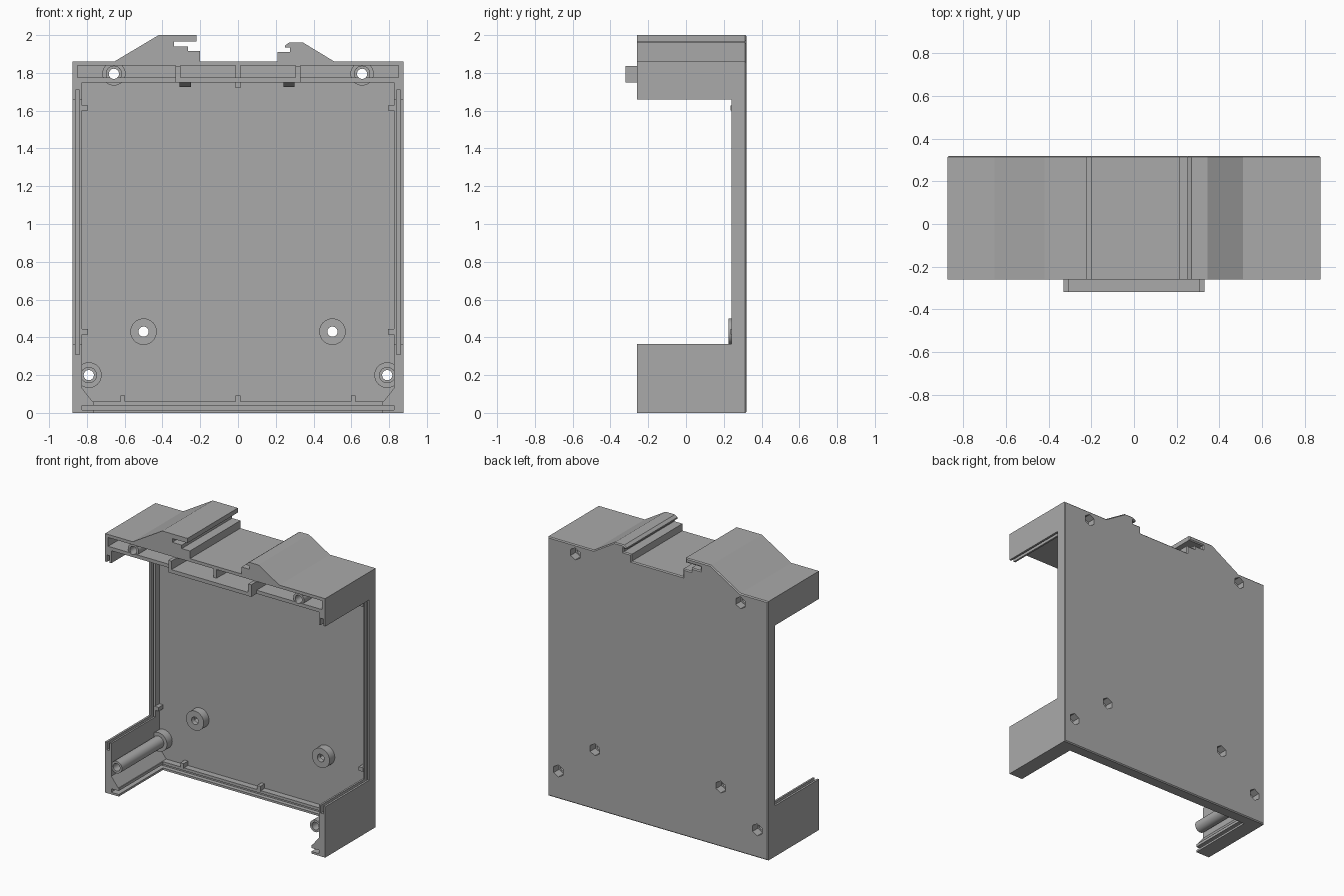
import bpy, bmesh, math

if "Cube" in bpy.data.objects:
    bpy.data.objects.remove(bpy.data.objects["Cube"], do_unlink=True)

grey = bpy.data.materials.new("plain grey")
grey.use_nodes = True
colour = (0.4, 0.4, 0.4, 1)
grey.diffuse_color = colour
grey.node_tree.nodes["Principled BSDF"].inputs["Base Color"].default_value = colour

FRONT, BACK, FLOOR, RIM = -0.26, 0.32, 0.285, 0.24


def prism(name, pts, lo, hi, axis="y", bevel=0):
    """Extrude an outline: (x, z) points along y, or (y, z) points along x."""
    bm = bmesh.new()
    place = (lambda p, d: (p[0], d, p[1])) if axis == "y" else (lambda p, d: (d, p[0], p[1]))
    rings = [[bm.verts.new(place(p, d)) for p in pts] for d in (lo, hi)]
    bm.faces.new(rings[0])
    end = bm.faces.new(rings[1])
    n = len(pts)
    for i in range(n):
        j = (i + 1) % n
        bm.faces.new((rings[0][i], rings[0][j], rings[1][j], rings[1][i]))
    bmesh.ops.recalc_face_normals(bm, faces=bm.faces)
    if bevel:
        bmesh.ops.bevel(bm, geom=list(end.edges), offset=bevel, segments=1, affect="EDGES")
    mesh = bpy.data.meshes.new(name)
    bm.to_mesh(mesh)
    bm.free()
    mesh.materials.append(grey)
    ob = bpy.data.objects.new(name, mesh)
    bpy.context.collection.objects.link(ob)
    return ob


def box(name, x0, x1, y0, y1, z0, z1):
    return prism(name, [(x0, z0), (x1, z0), (x1, z1), (x0, z1)], y0, y1)


def rod(name, x, z, r, y0, y1, sides=32, turn=0.0):
    ring = [turn + math.tau * i / sides for i in range(sides)]
    return prism(name, [(x + r * math.cos(a), z + r * math.sin(a)) for a in ring], y0, y1)


def combine(ob, tool, operation):
    mod = ob.modifiers.new(operation, "BOOLEAN")
    mod.operation = operation
    mod.solver = "EXACT"
    mod.object = tool
    bpy.context.view_layer.objects.active = ob
    bpy.ops.object.modifier_apply(modifier=mod.name)
    bpy.data.objects.remove(tool, do_unlink=True)


def cut(tool):
    combine(shell, tool, "DIFFERENCE")


def add(tool):
    combine(shell, tool, "UNION")


# Outer shell with the two rail hooks along its top
outline = [(-0.875, 0), (0.875, 0), (0.875, 1.86), (0.51, 1.86), (0.345, 1.96), (0.27, 1.96),
           (0.25, 1.945), (0.25, 1.935), (0.275, 1.935), (0.275, 1.91), (0.21, 1.91), (0.21, 1.86),
           (-0.2, 1.86), (-0.2, 1.915), (-0.265, 1.915), (-0.265, 1.94), (-0.34, 1.94),
           (-0.34, 1.967), (-0.22, 1.967), (-0.22, 2), (-0.42, 2), (-0.655, 1.86), (-0.875, 1.86)]
shell = prism("enclosure_shell", outline, FRONT, BACK, bevel=0.007)

# Main cavity with chamfered lower corners
cavity = [(-0.77, 0.06), (0.77, 0.06), (0.825, 0.13), (0.825, 1.75), (-0.825, 1.75), (-0.825, 0.13)]
cut(prism("cavity", cavity, -1, FLOOR))

# Low rims on the sides and the bottom
cut(box("side_opening", -1, 1, -1, RIM, 0.365, 1.66))
cut(box("bottom_opening", -0.765, 0.765, -1, RIM, -1, 0.5))

# Grooves in the rims
for s in (-1, 1):
    a, b = sorted((s * 0.838, s * 0.86))
    cut(box("side_groove", a, b, -1, 0.27, 0.31, 1.71))
cut(box("bottom_groove", -0.825, 0.825, -1, 0.27, 0.015, 0.04))

# Compartments inside the top wall
for x0, x1 in ((-0.85, -0.33), (-0.305, -0.012), (0.012, 0.305), (0.33, 0.85)):
    cut(box("top_slot", x0, x1, -1, FLOOR, 1.775, 1.838))

# Projecting tongue with its end ribs
add(box("tongue", -0.33, 0.33, -0.32, -0.2, 1.75, 1.776))
for s in (-1, 1):
    a, b = sorted((s * 0.305, s * 0.33))
    add(box("tongue_rib", a, b, -0.32, -0.2, 1.751, 1.837))

# Screw posts: x, z, collar radius, whether a long tube stands on the collar
posts = [(0.5, 0.43, 0.07, False), (0.79, 0.2, 0.068, True), (0.657, 1.795, 0.062, True)]
for x, z, r, tall in posts:
    for s in (-1, 1):
        add(rod("collar", s * x, z, r, 0.225, 0.3))
        if tall:
            add(rod("tube", s * x, z, 0.043, -0.25, 0.3))
        cut(rod("screw_hole", s * x, z, 0.027, -1, 1))
        cut(rod("nut_pocket", s * x, z, 0.043, 0.26, 1, 6, math.pi / 6))


def tidy(ob):
    bpy.ops.object.select_all(action="DESELECT")
    ob.select_set(True)
    bpy.context.view_layer.objects.active = ob
    bpy.ops.object.shade_smooth_by_angle(angle=math.radians(25))


tidy(shell)

# Small locating tabs around the inner rim
for s in (-1, 1):
    for z in (0.415, 1.6):
        a, b = sorted((s * 0.795, s * 0.83))
        box("side_tab", a, b, 0.235, 0.29, z, z + 0.028)
for x in (-0.61, 0, 0.61):
    box("bottom_tab", x - 0.013, x + 0.013, 0.235, 0.29, 0.055, 0.092)
box("top_tab", -0.012, 0.012, FRONT, 0.29, 1.72, 1.755)

# Wedge catches under the tongue
catch = [(-0.255, 1.752), (-0.2, 1.725), (-0.19, 1.752)]
for x in (-0.31, 0.24):
    prism("catch", catch, x, x + 0.06, axis="x")
